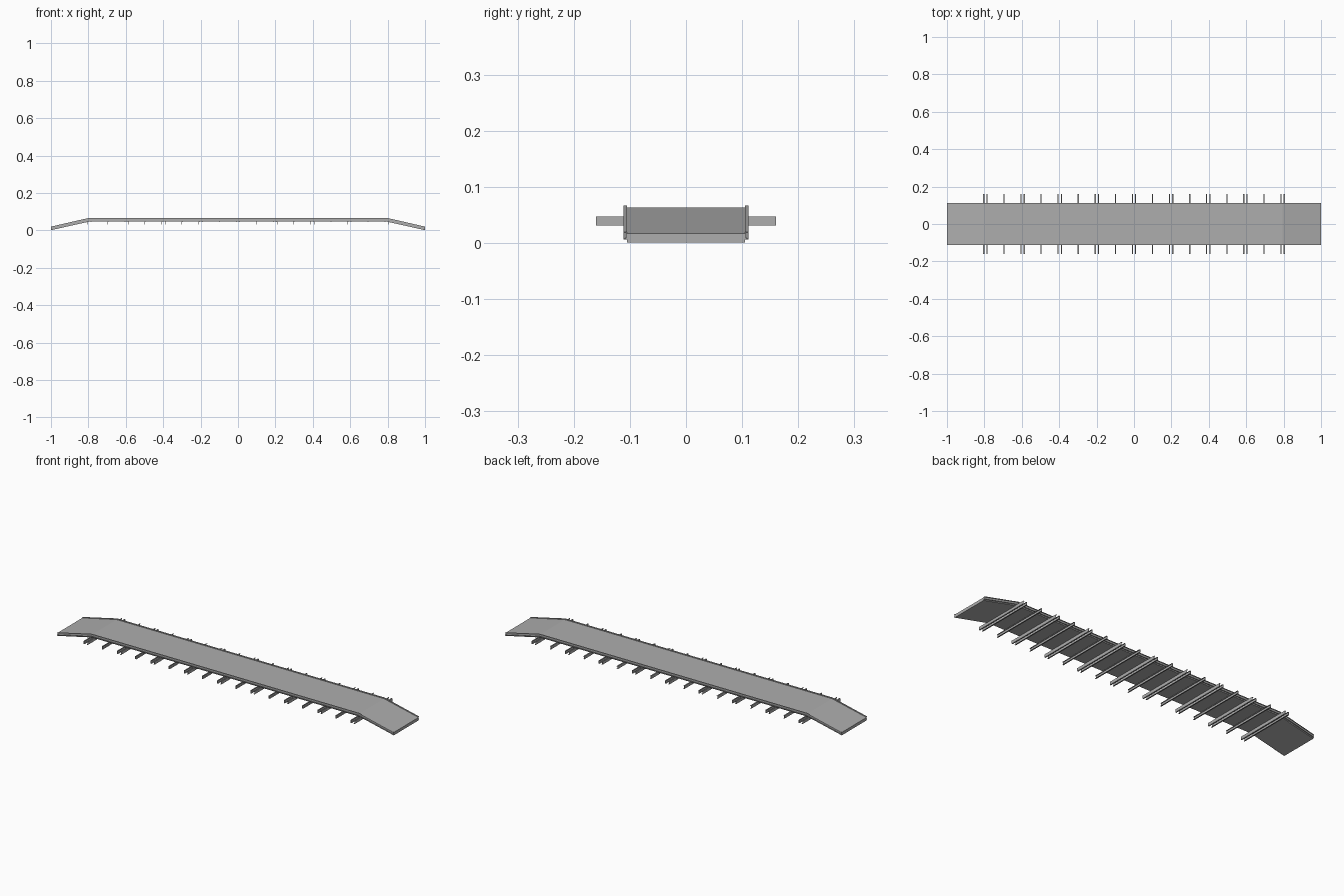
import bpy, bmesh
from mathutils import Vector

cube = bpy.data.objects.get("Cube")
if cube:
    bpy.data.objects.remove(cube, do_unlink=True)

grey = bpy.data.materials.new("steel grey")
grey.use_nodes = True
colour = (0.42, 0.42, 0.42, 1)
grey.diffuse_color = colour
grey.node_tree.nodes["Principled BSDF"].inputs["Base Color"].default_value = colour


def extrude_profile(name, points, direction):
    """Closed flat profile swept along a direction into a solid."""
    bm = bmesh.new()
    face = bm.faces.new([bm.verts.new(p) for p in points])
    result = bmesh.ops.extrude_face_region(bm, geom=[face])
    moved = [g for g in result["geom"] if isinstance(g, bmesh.types.BMVert)]
    bmesh.ops.translate(bm, verts=moved, vec=Vector(direction))
    bmesh.ops.recalc_face_normals(bm, faces=bm.faces)
    mesh = bpy.data.meshes.new(name)
    bm.to_mesh(mesh)
    bm.free()
    mesh.materials.append(grey)
    obj = bpy.data.objects.new(name, mesh)
    bpy.context.collection.objects.link(obj)
    return obj


def strip(name, top_level, top_end, depth, y0, y1, sections):
    """Plates following the level deck and the two sloping ramps."""
    bend, tip = 0.795, 1.0
    spans = {
        "deck": ((-bend, top_level), (bend, top_level)),
        "left_ramp": ((bend, top_level), (tip, top_end)),
        "right_ramp": ((-tip, top_end), (-bend, top_level)),
    }
    for part in sections:
        (xa, za), (xb, zb) = spans[part]
        pts = [(xa, y0, za), (xb, y0, zb), (xb, y0, zb - depth), (xa, y0, za - depth)]
        extrude_profile(part + "_" + name, pts, (0, y1 - y0, 0))


sections = ("deck", "left_ramp", "right_ramp")

# Walking surface and sloping end ramps
strip("plate", 0.063, 0.017, 0.016, -0.105, 0.105, sections)

# Edge channels: upright web with thin flanges, on both sides
for side, name in ((-1, "front"), (1, "back")):
    strip(name + "_web", 0.067, 0.020, 0.014, side * 0.105, side * 0.107, sections)
    strip(name + "_top_flange", 0.067, 0.020, 0.002, side * 0.107, side * 0.111, sections)
    strip(name + "_bottom_flange", 0.055, 0.008, 0.002, side * 0.107, side * 0.111, sections)

# Cross bearers: C-shaped channels, doubled at each panel joint
height, width, wall = 0.016, 0.006, 0.0015
base, reach = 0.031, 0.16


def bearer(name, x, facing):
    back, lip = x - facing * width / 2, x + facing * width / 2
    inner = back + facing * wall
    outline = [(back, 0), (lip, 0), (lip, wall), (inner, wall),
               (inner, height - wall), (lip, height - wall), (lip, height), (back, height)]
    extrude_profile(name, [(px, -reach, base + pz) for px, pz in outline], (0, 2 * reach, 0))


panels, pitch = 8, 0.1985
for i in range(panels + 1):
    x = (i - panels / 2) * pitch
    bearer(f"joint_bearer_a_{i}", x - 0.009, 1)
    bearer(f"joint_bearer_b_{i}", x + 0.009, -1)
    if i < panels:
        bearer(f"middle_bearer_{i}", x + pitch / 2, 1)
